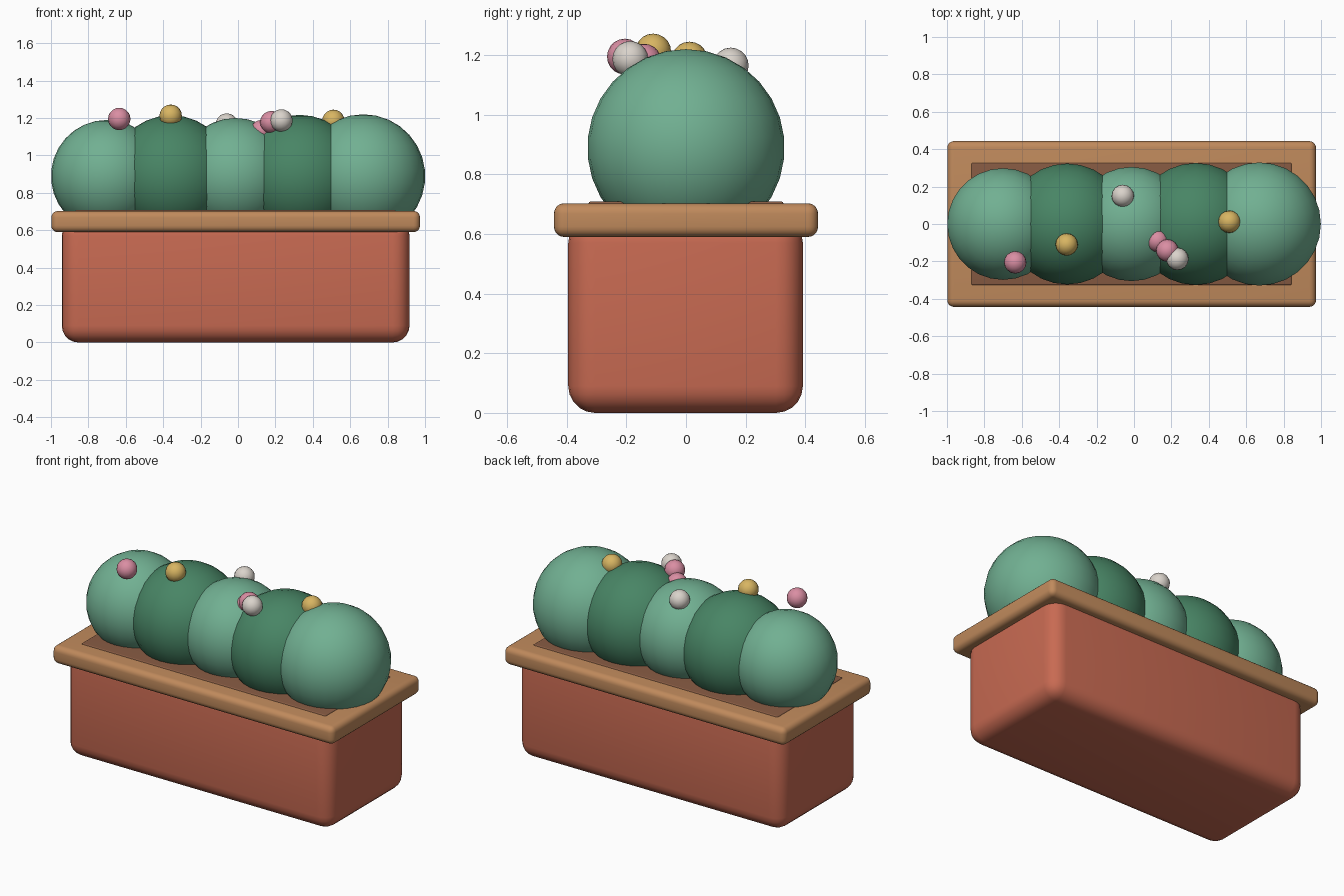
import bpy, math

if "Cube" in bpy.data.objects:
    bpy.data.objects.remove(bpy.data.objects["Cube"])

def srgb(c):
    c /= 255
    return c / 12.92 if c <= 0.04045 else ((c + 0.055) / 1.055) ** 2.4

def mat(name, r, g, b):
    m = bpy.data.materials.new(name)
    m.diffuse_color = (srgb(r), srgb(g), srgb(b), 1)
    m.use_nodes = True
    m.node_tree.nodes["Principled BSDF"].inputs["Base Color"].default_value = m.diffuse_color
    return m

terracotta = mat("terracotta", 200, 106, 82)
wood = mat("rim_tan", 192, 138, 92)
soil = mat("soil_brown", 134, 90, 66)
light = mat("light_green", 113, 176, 146)
dark = mat("dark_green", 72, 133, 101)
pink = mat("pink", 218, 142, 163)
yellow = mat("yellow", 216, 181, 98)
white = mat("cream_white", 218, 211, 203)

def finish(ob, name, m):
    ob.name = name
    ob.data.materials.append(m)
    bpy.ops.object.shade_smooth_by_angle(angle=math.radians(40))

def box(name, lo, hi, bevel, m):
    c = [(a + b) / 2 for a, b in zip(lo, hi)]
    bpy.ops.mesh.primitive_cube_add(size=1, location=c)
    ob = bpy.context.object
    ob.scale = [b - a for a, b in zip(lo, hi)]
    bpy.ops.object.transform_apply(location=False, rotation=False, scale=True)
    if bevel:
        mod = ob.modifiers.new("bevel", 'BEVEL')
        mod.width, mod.segments = bevel, 5
        bpy.ops.object.modifier_apply(modifier="bevel")
    finish(ob, name, m)

def ball(name, loc, r, seg, rings, m):
    bpy.ops.mesh.primitive_uv_sphere_add(segments=seg, ring_count=rings, radius=r, location=loc)
    finish(bpy.context.object, name, m)

# planter, rim and soil
box("planter_body", (-0.942, -0.395, 0), (0.917, 0.392, 0.66), 0.09, terracotta)
box("planter_rim", (-0.998, -0.443, 0.59), (0.973, 0.443, 0.703), 0.035, wood)
box("soil", (-0.87, -0.327, 0.62), (0.843, 0.327, 0.709), 0.008, soil)

# row of round cacti
for i, (x, r, z) in enumerate([(-0.70, 0.30, 0.89), (-0.357, 0.325, 0.89), (-0.013, 0.307, 0.893),
                               (0.33, 0.328, 0.889), (0.67, 0.331, 0.889)]):
    ball(f"cactus_{i + 1}", (x, 0, z), r, 28, 15, dark if i % 2 else light)

# flower buds
for i, (x, y, z, m) in enumerate([
        (-0.635, -0.205, 1.195, pink), (-0.36, -0.11, 1.212, yellow), (-0.06, 0.15, 1.165, white),
        (0.125, -0.09, 1.13, pink), (0.178, -0.142, 1.178, pink), (0.232, -0.187, 1.187, white),
        (0.51, 0.012, 1.185, yellow)]):
    ball(f"flower_{i + 1}", (x, y, z), 0.06, 16, 10, m)
